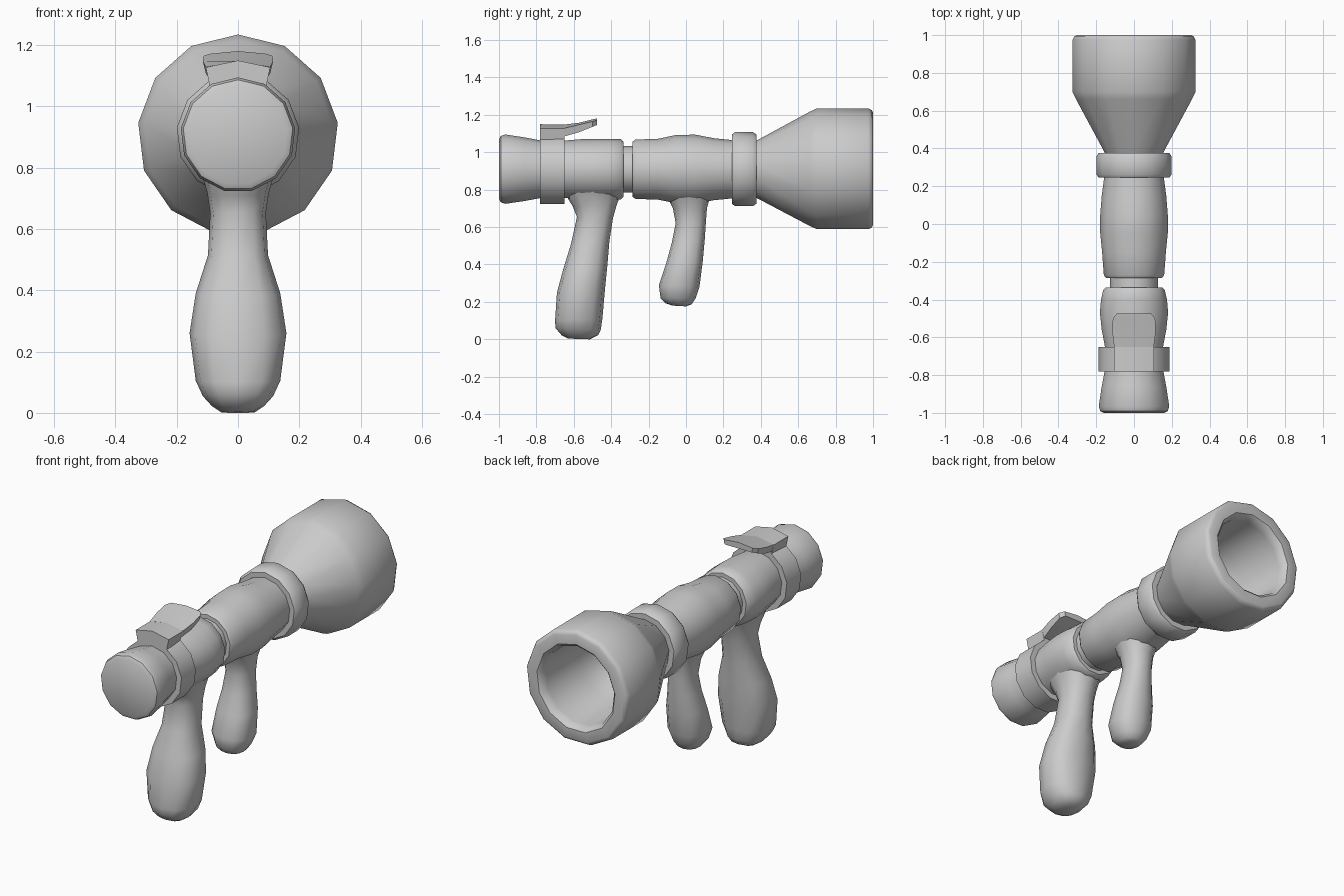
import bpy, bmesh, math

AXIS_Z = 0.907
SIDES = 13


def loft(name, rings, cap_start=True, cap_end=True, angle=42):
    """Skin a list of equally sized point rings into one object."""
    bm = bmesh.new()
    vs = [[bm.verts.new(p) for p in ring] for ring in rings]
    n = len(rings[0])
    for a, b in zip(vs, vs[1:]):
        for i in range(n):
            j = (i + 1) % n
            bm.faces.new((a[i], a[j], b[j], b[i]))
    if cap_start:
        bm.faces.new(vs[0])
    if cap_end:
        bm.faces.new(vs[-1])
    bmesh.ops.recalc_face_normals(bm, faces=bm.faces[:])
    me = bpy.data.meshes.new(name)
    bm.to_mesh(me)
    bm.free()
    ob = bpy.data.objects.new(name, me)
    bpy.context.collection.objects.link(ob)
    bpy.ops.object.select_all(action='DESELECT')
    ob.select_set(True)
    bpy.context.view_layer.objects.active = ob
    bpy.ops.object.shade_smooth_by_angle(angle=math.radians(angle))
    return ob


def barrel(name, profile):
    """Turned part along y; profile rows are (y, vertical radius, optional side radius)."""
    rings = []
    for y, rz, *rx in profile:
        side = rx[0] if rx else rz
        rings.append([(side * math.sin(t), y, AXIS_Z + rz * math.cos(t))
                      for t in (2 * math.pi * i / SIDES for i in range(SIDES))])
    return loft(name, rings)


def grip(name, sections, n=12):
    """Handle from tilted oval sections: (front y, front z, back y, back z, half width)."""
    rings = []
    for y0, z0, y1, z1, w in sections:
        ring = []
        for i in range(n):
            t = 2 * math.pi * i / n
            c, s = math.cos(t), math.sin(t)
            c = math.copysign(abs(c) ** 0.85, c)
            s = math.copysign(abs(s) ** 0.85, s)
            k = (c + 1) / 2
            ring.append((w * s, y0 + (y1 - y0) * k, z0 + (z1 - z0) * k))
        rings.append(ring)
    return loft(name, rings, angle=50)


# Tail cap
barrel("tail_cap", [(-1.0, 0.162), (-0.99, 0.18), (-0.965, 0.188), (-0.86, 0.172),
                    (-0.77, 0.155), (-0.70, 0.15)])
# Collar carrying the lever
barrel("lever_collar", [(-0.78, 0.14), (-0.78, 0.188), (-0.65, 0.188), (-0.65, 0.14)])
# Rear body, neck and front body
barrel("rear_body", [(-0.70, 0.15), (-0.645, 0.156), (-0.56, 0.163, 0.172), (-0.47, 0.165, 0.182),
                     (-0.40, 0.165, 0.176), (-0.35, 0.164, 0.164), (-0.335, 0.15)])
barrel("neck", [(-0.37, 0.127), (-0.25, 0.127)])
barrel("front_body", [(-0.285, 0.15), (-0.27, 0.161), (-0.15, 0.165, 0.17), (-0.05, 0.186, 0.18),
                      (0.05, 0.187, 0.18), (0.15, 0.168, 0.172), (0.27, 0.156)])
# Coupling ring
barrel("coupling_ring", [(0.245, 0.15), (0.245, 0.188), (0.262, 0.201), (0.358, 0.201),
                         (0.376, 0.188), (0.376, 0.15)])
# Hollow nozzle bell
barrel("nozzle", [(0.35, 0.14), (0.37, 0.153), (0.40, 0.168), (0.66, 0.309), (0.70, 0.328),
                  (0.975, 0.328), (0.994, 0.318), (1.0, 0.305), (1.0, 0.25), (0.985, 0.235),
                  (0.95, 0.228), (0.66, 0.215), (0.50, 0.16), (0.44, 0.12)])

# Grips
grip("rear_grip", [(-0.66, 0.84, -0.33, 0.84, 0.15), (-0.645, 0.775, -0.345, 0.785, 0.118),
                   (-0.605, 0.71, -0.37, 0.72, 0.1), (-0.583, 0.655, -0.39, 0.65, 0.091),
                   (-0.615, 0.51, -0.41, 0.52, 0.098), (-0.655, 0.38, -0.42, 0.40, 0.138),
                   (-0.69, 0.25, -0.433, 0.27, 0.158), (-0.70, 0.10, -0.447, 0.11, 0.138),
                   (-0.698, 0.06, -0.456, 0.05, 0.115), (-0.665, 0.022, -0.47, 0.022, 0.085),
                   (-0.63, 0.004, -0.515, 0.0, 0.055)])
grip("front_grip", [(-0.14, 0.84, 0.15, 0.84, 0.15), (-0.105, 0.77, 0.13, 0.77, 0.11),
                    (-0.07, 0.70, 0.112, 0.70, 0.085), (-0.055, 0.62, 0.106, 0.62, 0.074),
                    (-0.075, 0.52, 0.10, 0.53, 0.084), (-0.105, 0.41, 0.09, 0.42, 0.106),
                    (-0.145, 0.29, 0.072, 0.28, 0.114), (-0.136, 0.22, 0.052, 0.22, 0.088),
                    (-0.11, 0.193, 0.03, 0.187, 0.063), (-0.07, 0.18, 0.0, 0.176, 0.04)])

# Thumb lever: (y, bottom half width, top half width, bottom z, side z, ridge z)
lever = [(-0.78, 0.085, 0.105, 1.03, 1.128, 1.15), (-0.65, 0.088, 0.105, 1.07, 1.128, 1.148),
         (-0.65, 0.09, 0.105, 1.085, 1.129, 1.148), (-0.57, 0.105, 0.115, 1.108, 1.148, 1.158),
         (-0.50, 0.105, 0.112, 1.136, 1.165, 1.176), (-0.475, 0.085, 0.092, 1.146, 1.172, 1.181)]
loft("thumb_lever", [[(-wb, y, zb), (wb, y, zb), (wt, y, zs), (0, y, zt), (-wt, y, zs)]
                     for y, wb, wt, zb, zs, zt in lever], angle=30)
